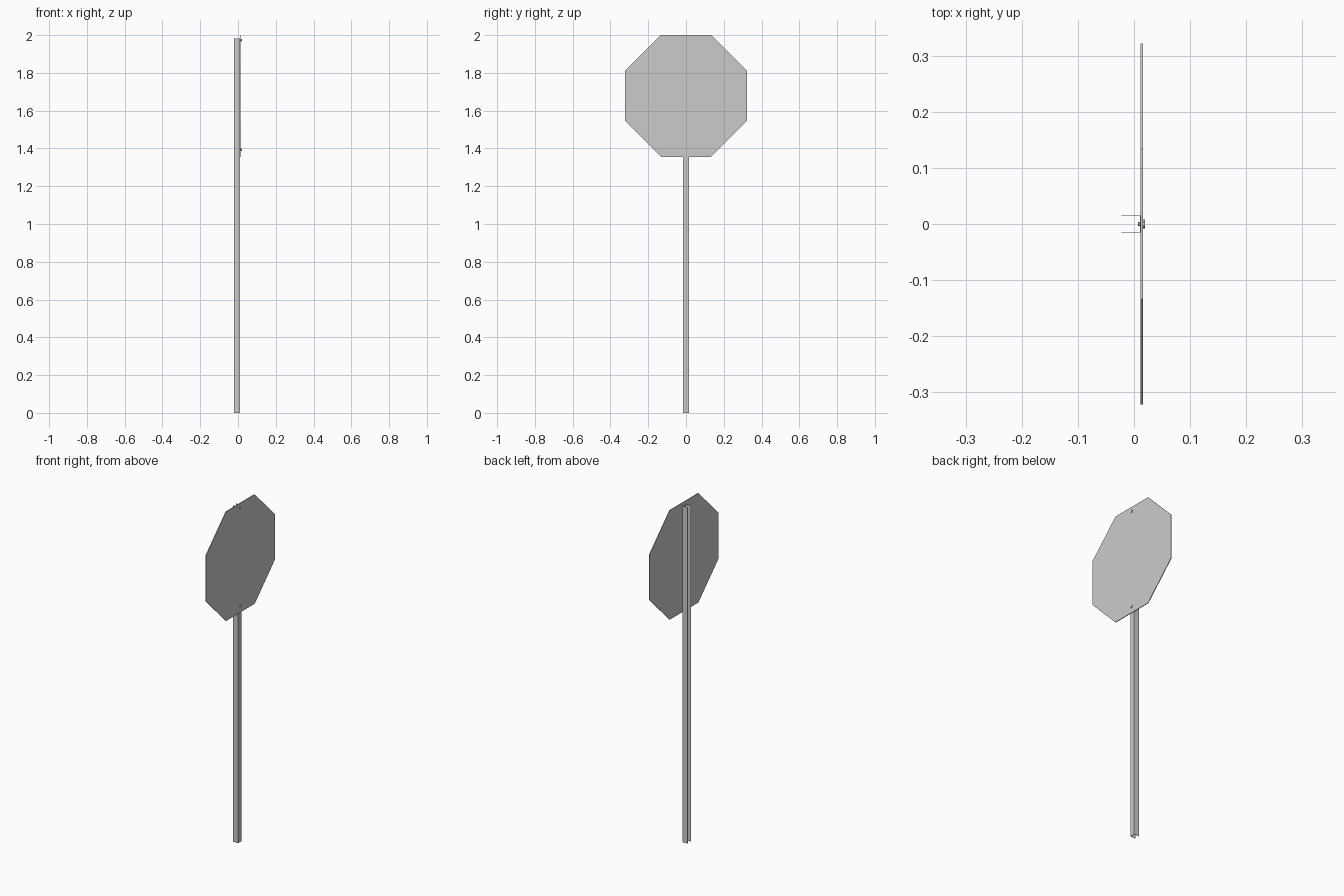
import bpy, bmesh, math
from mathutils import Matrix

if "Cube" in bpy.data.objects:
    bpy.data.objects.remove(bpy.data.objects["Cube"])


def prism(name, points, depth, matrix):
    """Extrude a flat profile along its local z by depth, then place it."""
    bm = bmesh.new()
    face = bm.faces.new([bm.verts.new((x, y, 0)) for x, y in points])
    ext = bmesh.ops.extrude_face_region(bm, geom=[face])
    top = [v for v in ext["geom"] if isinstance(v, bmesh.types.BMVert)]
    bmesh.ops.translate(bm, verts=top, vec=(0, 0, depth))
    bmesh.ops.recalc_face_normals(bm, faces=bm.faces)
    bm.transform(matrix)
    mesh = bpy.data.meshes.new(name)
    bm.to_mesh(mesh)
    bm.free()
    obj = bpy.data.objects.new(name, mesh)
    bpy.context.collection.objects.link(obj)
    return obj


def polygon(sides, radius):
    return [(radius * math.cos((i + 0.5) * math.tau / sides),
             radius * math.sin((i + 0.5) * math.tau / sides)) for i in range(sides)]


def facing_x(x, z):
    """Local z points along world +x, at the given x and height."""
    return Matrix.Translation((x, 0, z)) @ Matrix.Rotation(math.pi / 2, 4, 'Y')


# Post: thin U-channel, open towards -x
BACK, FRONT, HALF, T = -0.022, 0.0115, 0.0155, 0.0012
half = [(BACK, HALF), (BACK, HALF - T), (FRONT - T, HALF - T)]
channel = [(FRONT, HALF)] + half + [(x, -y) for x, y in reversed(half)] + [(FRONT, -HALF)]
prism("post", channel, 1.982, Matrix.Identity(4))

# Octagonal sign plate on the +x side
APOTHEM = 0.322
prism("sign_plate", polygon(8, APOTHEM / math.cos(math.pi / 8)), 0.004,
      facing_x(0.012, 2.0 - APOTHEM))

# Bolts holding the plate: hex head outside, shank through plate and web
for label, z in (("upper", 1.973), ("lower", 1.393)):
    prism(label + "_bolt_head", polygon(6, 0.008), 0.004, facing_x(0.016, z))
    prism(label + "_bolt_shank", polygon(8, 0.004), 0.01, facing_x(0.007, z))
